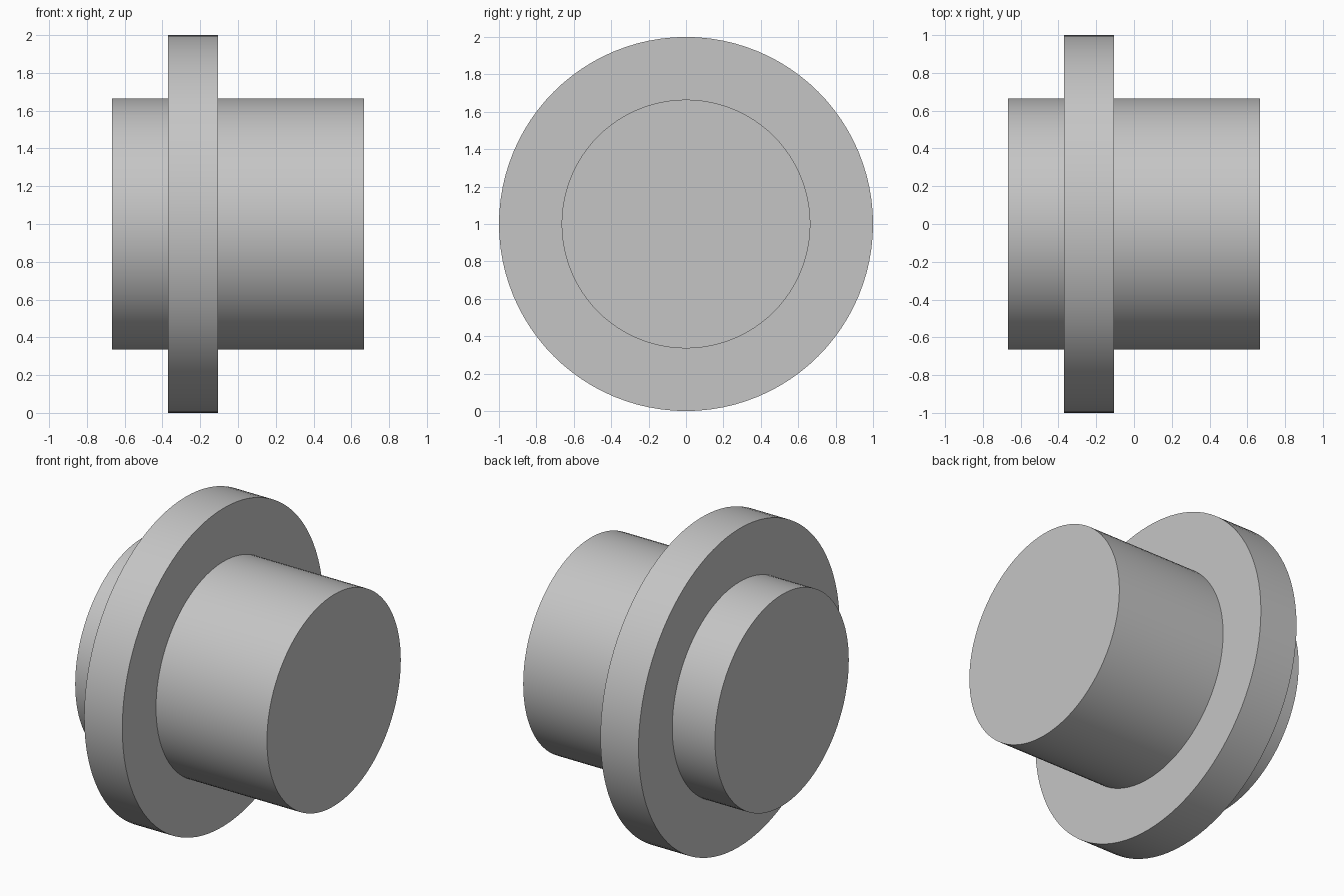
import bpy
import bmesh
from math import cos, sin, tau, radians

old = bpy.data.objects.get("Cube")
if old:
    bpy.data.objects.remove(old, do_unlink=True)

SEGMENTS = 96
HUB_R, FLANGE_R, CENTRE_Z = 0.665, 1.0, 1.0
HUB_END = 0.667
FLANGE_BACK, FLANGE_FRONT = -0.37, -0.105

# Plain grey metal
grey = bpy.data.materials.new("grey_metal")
grey.use_nodes = True
grey.diffuse_color = (0.56, 0.56, 0.56, 1)
grey.node_tree.nodes["Principled BSDF"].inputs["Base Color"].default_value = grey.diffuse_color


def lathe_x(name, profile):
    """Turn an (x, radius) profile about the x axis and cap both ends."""
    bm = bmesh.new()
    rings = [[bm.verts.new((x, r * cos(tau * i / SEGMENTS), r * sin(tau * i / SEGMENTS)))
              for i in range(SEGMENTS)] for x, r in profile]
    for a, b in zip(rings, rings[1:]):
        for i in range(SEGMENTS):
            j = (i + 1) % SEGMENTS
            bm.faces.new((a[i], a[j], b[j], b[i]))
    bm.faces.new(rings[0])
    bm.faces.new(rings[-1])
    bmesh.ops.recalc_face_normals(bm, faces=bm.faces)
    mesh = bpy.data.meshes.new(name)
    bm.to_mesh(mesh)
    bm.free()
    mesh.materials.append(grey)
    obj = bpy.data.objects.new(name, mesh)
    bpy.context.collection.objects.link(obj)
    return obj


# Hub and flange turned as one solid
bushing = lathe_x("flanged_bushing", [
    (-HUB_END, HUB_R), (FLANGE_BACK, HUB_R),
    (FLANGE_BACK, FLANGE_R), (FLANGE_FRONT, FLANGE_R),
    (FLANGE_FRONT, HUB_R), (HUB_END, HUB_R),
])
bushing.location.z = CENTRE_Z

bpy.ops.object.select_all(action='DESELECT')
bushing.select_set(True)
bpy.context.view_layer.objects.active = bushing
bpy.ops.object.shade_smooth_by_angle(angle=radians(30))
